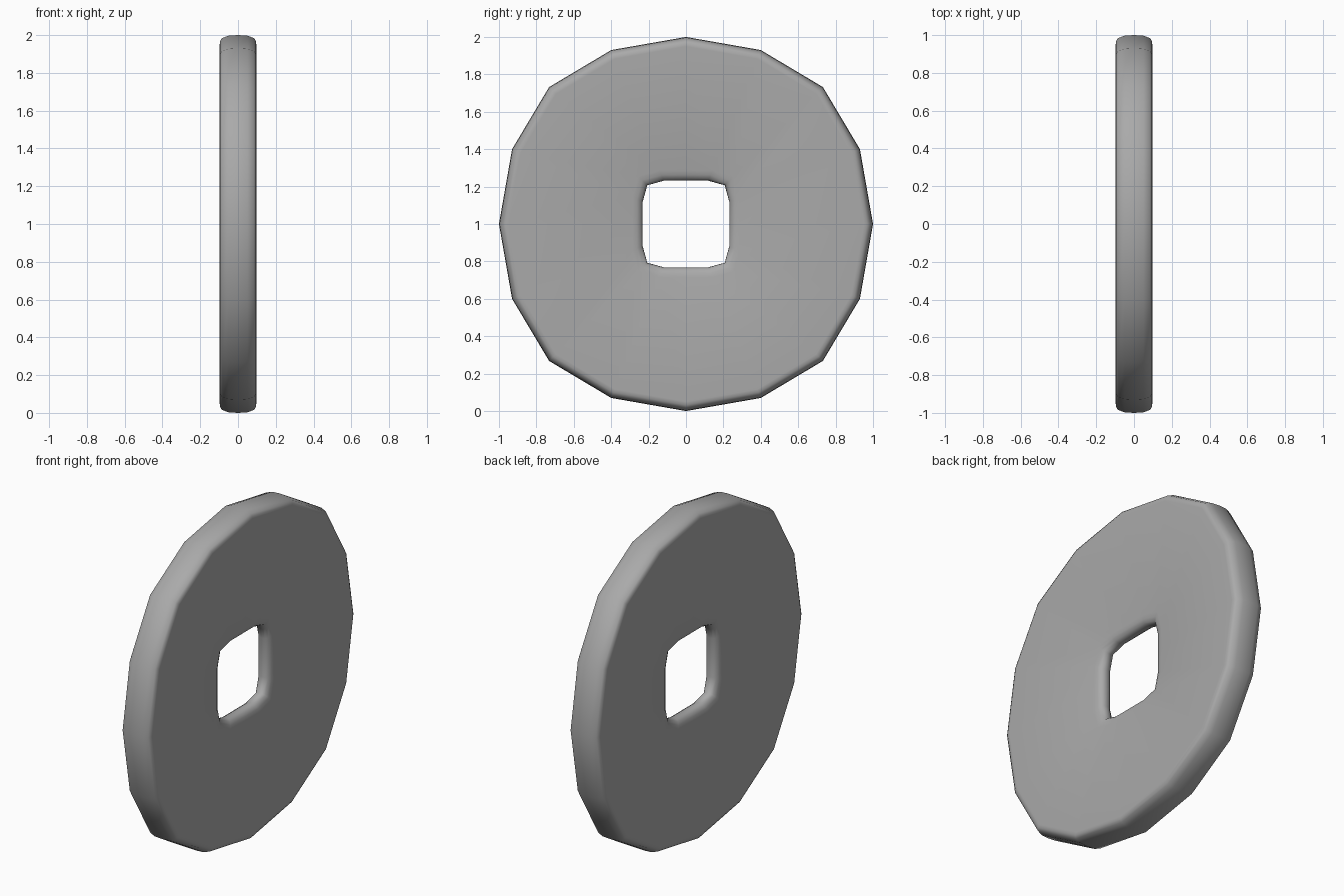
import bpy, bmesh

if "Cube" in bpy.data.objects:
    bpy.data.objects.remove(bpy.data.objects["Cube"])

# Quarter-turn outlines, repeated into 16-sided rings
OUTER = [(0, 1.0), (0.4, 0.93), (0.732, 0.732), (0.93, 0.4)]
HOLE = [(0, 0.232), (0.117, 0.232), (0.207, 0.207), (0.232, 0.117)]


def full_ring(quarter):
    pts, part = [], list(quarter)
    for _ in range(4):
        pts += part
        part = [(z, -y) for y, z in part]
    return pts


def mirrored(half):
    return [(-x, d) for x, d in reversed(half[1:])] + half


# Rounded edges: (x, distance from the edge); the faces dish in to a thin hole lip
rim = mirrored([(0, 0), (0.05, 0.003), (0.085, 0.016), (0.095, 0.032), (0.097, 0.05)])
lip = mirrored([(0, 0), (0.015, 0.001), (0.032, 0.011), (0.042, 0.03), (0.046, 0.053)])

bm = bmesh.new()


def add_ring(pts, size, x, d):
    s = 1 + d / size
    return [bm.verts.new((x, y * s, 1 + z * s)) for y, z in pts]


# Rim outwards, then back through the hole
outer, hole = full_ring(OUTER), full_ring(HOLE)
rings = [add_ring(outer, 1.0, x, -d) for x, d in rim]
rings += [add_ring(hole, 0.232, x, d) for x, d in reversed(lip)]
for a, b in zip(rings, rings[1:] + rings[:1]):
    for i in range(16):
        j = (i + 1) % 16
        bm.faces.new((a[i], a[j], b[j], b[i]))
bmesh.ops.recalc_face_normals(bm, faces=bm.faces)
for f in bm.faces:
    f.smooth = True

mesh = bpy.data.meshes.new("coin")
bm.to_mesh(mesh)
bm.free()
coin = bpy.data.objects.new("coin", mesh)
bpy.context.collection.objects.link(coin)

# Mid-grey finish
mat = bpy.data.materials.new("grey")
mat.diffuse_color = (0.4, 0.4, 0.4, 1)
mat.use_nodes = True
mat.node_tree.nodes["Principled BSDF"].inputs["Base Color"].default_value = mat.diffuse_color
mesh.materials.append(mat)
